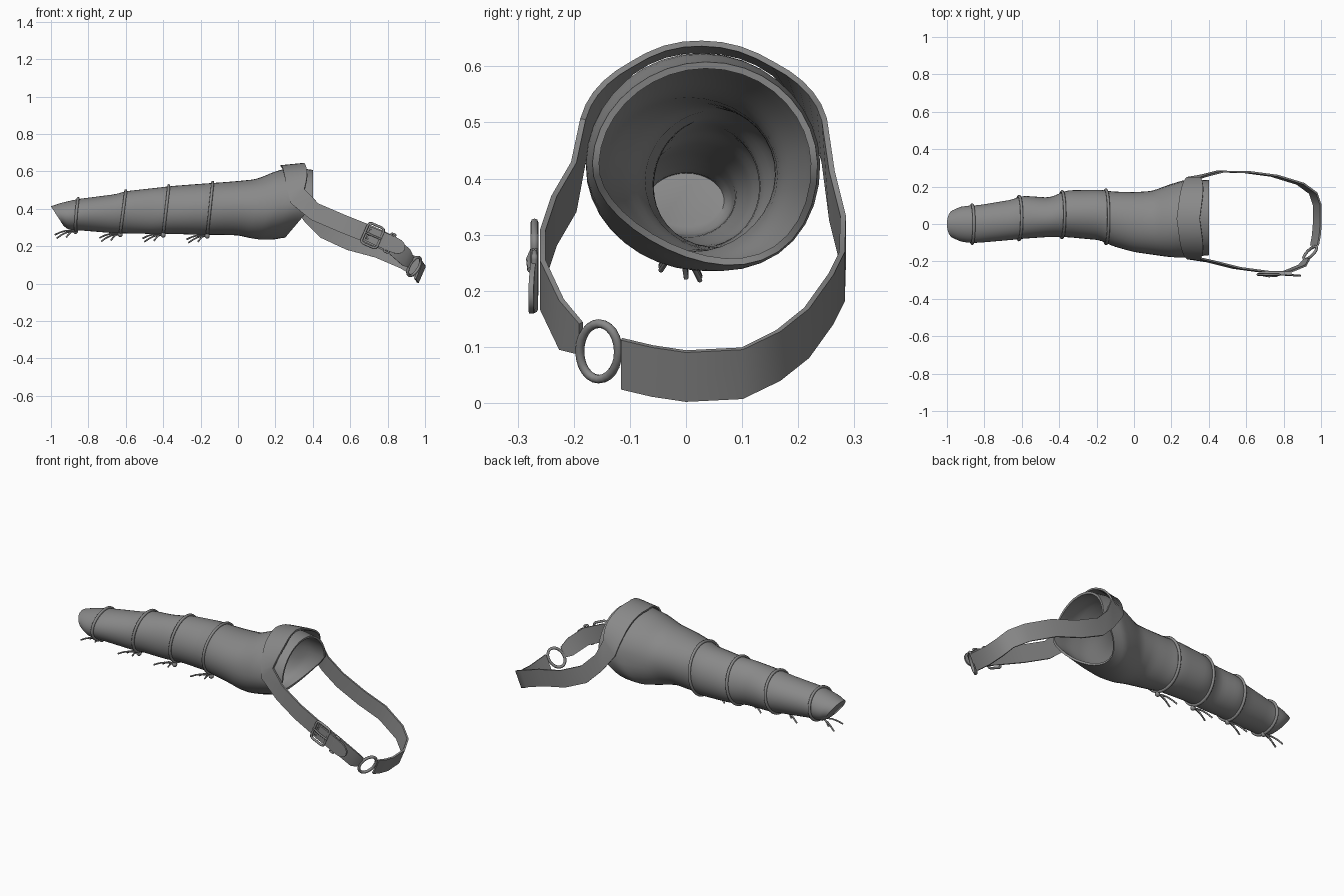
import bpy, bmesh
from math import sin, cos, pi, radians
from mathutils import Vector as V

if "Cube" in bpy.data.objects:
    bpy.data.objects.remove(bpy.data.objects["Cube"])

grey = bpy.data.materials.new("worn_grey")
grey.use_nodes = True
grey.diffuse_color = (.25, .25, .25, 1)
bsdf = next(n for n in grey.node_tree.nodes if n.type == 'BSDF_PRINCIPLED')
bsdf.inputs["Base Color"].default_value = (.25, .25, .25, 1)
bsdf.inputs["Roughness"].default_value = .8


def activate(ob):
    bpy.ops.object.select_all(action='DESELECT')
    ob.select_set(True)
    bpy.context.view_layer.objects.active = ob


def finish(ob, angle=40):
    activate(ob)
    bpy.ops.object.shade_smooth_by_angle(angle=radians(angle))
    return ob


def from_bmesh(name, bm, thickness=0, offset=0):
    bmesh.ops.recalc_face_normals(bm, faces=bm.faces)
    me = bpy.data.meshes.new(name)
    bm.to_mesh(me)
    bm.free()
    me.materials.append(grey)
    ob = bpy.data.objects.new(name, me)
    bpy.context.collection.objects.link(ob)
    if thickness:
        mod = ob.modifiers.new("thickness", 'SOLIDIFY')
        mod.thickness, mod.offset = thickness, offset
        activate(ob)
        bpy.ops.object.modifier_apply(modifier=mod.name)
    return finish(ob)


def tube(name, points, radius, cyclic=False):
    cu = bpy.data.curves.new(name, 'CURVE')
    cu.dimensions = '3D'
    cu.bevel_depth, cu.bevel_resolution = radius, 2
    cu.use_fill_caps = True
    sp = cu.splines.new('POLY')
    sp.points.add(len(points) - 1)
    for p, co in zip(sp.points, points):
        p.co = (*co, 1)
    sp.use_cyclic_u = cyclic
    cu.materials.append(grey)
    ob = bpy.data.objects.new(name, cu)
    bpy.context.collection.objects.link(ob)
    activate(ob)
    bpy.ops.object.convert(target='MESH')
    return finish(bpy.context.object, 60)


def ribbon(name, rows, thickness):
    """Flat strip from (centre, half width vector) rows."""
    bm = bmesh.new()
    pairs = [(bm.verts.new(c - w), bm.verts.new(c + w)) for c, w in rows]
    for (a, b), (c, d) in zip(pairs, pairs[1:]):
        bm.faces.new((a, b, d, c))
    return from_bmesh(name, bm, thickness)


# Sleeve stations: x, y min, y max, z bottom, z top
STATIONS = [
    (-1, -.07, .07, .31, .41), (-.97, -.09, .09, .29, .425),
    (-.89, -.1, .1, .285, .445), (-.84, -.1, .1, .285, .455),
    (-.65, -.085, .13, .27, .48), (-.6, -.08, .15, .27, .495),
    (-.45, -.07, .14, .265, .51), (-.36, -.07, .18, .265, .52),
    (-.18, -.085, .185, .26, .535), (-.12, -.115, .175, .262, .54),
    (0, -.15, .17, .26, .55), (.1, -.165, .175, .245, .56),
    (.2, -.18, .21, .235, .6), (.3, -.18, .24, .235, .625),
    (.4, -.165, .235, .25, .605)]


def station(x):
    x = min(max(x, -1), .4)
    for a, b in zip(STATIONS, STATIONS[1:]):
        if x <= b[0]:
            t = (x - a[0]) / (b[0] - a[0])
            return [p + (q - p) * t for p, q in zip(a, b)][1:]
    return STATIONS[-1][1:]


def sleeve_point(x, a, grow=0.0):
    """Point on the sleeve surface at length x and angle a."""
    y0, y1, z0, z1 = [sum(s) / 3 for s in zip(*(station(x + d) for d in (-.02, 0, .02)))]
    ripple = 1 + .01 * sin(3 * a + 9 * x)
    y = (y1 - y0) / 2 * cos(a) * ripple
    z = (z1 - z0) / 2 * sin(a) * ripple
    y, z = y + grow * cos(a), z + grow * sin(a)
    mouth = min(max(x / .4, 0), 1)
    z += (z0 + z1) / 2 - .2 * y * mouth * max(0, -sin(a))
    x -= .85 * mouth * max(0, .42 - z)
    x += .07 * max(0, (-.85 - x) / .15) * (1 - sin(a)) / 2
    return V((x, (y0 + y1) / 2 + y, z))


# Sleeve: lofted tube, slanted open mouth, closed narrow end
SEG, ROWS = 36, 56
bm = bmesh.new()
rings = [[bm.verts.new(sleeve_point(-1 + 1.4 * i / ROWS, 2 * pi * j / SEG))
          for j in range(SEG)] for i in range(ROWS + 1)]
for r, s in zip(rings, rings[1:]):
    for j in range(SEG):
        k = (j + 1) % SEG
        bm.faces.new((r[j], r[k], s[k], s[j]))
bm.faces.new(rings[0])
from_bmesh("sleeve", bm, .012, -1)

# Binding cords with a knot and loose ends under each
for n, x in enumerate((-.87, -.615, -.385, -.15), 1):
    loop = [sleeve_point(x + .015 * sin(2 * pi * j / SEG), 2 * pi * j / SEG, .004)
            for j in range(SEG)]
    tube(f"binding_cord_{n}", loop, .008, True)
    low = sleeve_point(x - .015, -pi / 2, .006)
    low.y = -.01
    bm = bmesh.new()
    bmesh.ops.create_uvsphere(bm, u_segments=10, v_segments=6, radius=.014)
    bmesh.ops.translate(bm, verts=bm.verts, vec=low)
    from_bmesh(f"knot_{n}", bm)
    for side, reach, drop in ((-1, .11, .018), (1, .1, .036), (.3, .05, .032)):
        path = [low + V((-reach * t, side * .035 * t, -drop * t + .012 * sin(pi * t)))
                for t in (0, .25, .5, .75, 1)]
        tube(f"cord_end_{n}", path, .0045)

# Strap: from the ring round the far side, over the sleeve and back
far_side = [(.965, -.115, .07), (.975, -.06, .057), (.98, 0, .048), (.98, .1, .053),
            (.958, .165, .085), (.89, .215, .125), (.75, .258, .185),
            (.6, .278, .225), (.46, .28, .29), (.38, .26, .37)]
near_side = [(.41, -.2, .385), (.55, -.235, .325), (.7, -.255, .265),
             (.82, -.255, .21), (.9, -.222, .14), (.925, -.187, .115)]
over = [sleeve_point(.29 + .03 * abs(cos(a)), a, .012)
        for a in (pi * (.06 + .88 * i / 18) for i in range(19))]
SLOPE = V((.4, 0, .917))
rows = []
for p in [V(q) for q in far_side] + over + [V(q) for q in near_side]:
    t = min(max((p.z - .4) / .2, 0), 1)
    rows.append((p, SLOPE.lerp(V((1, 0, .1)), t).normalized() * (.048 + .014 * t)))
rows[-1] = (rows[-1][0], SLOPE * .03)
ribbon("strap", rows, .01)

# Frame of reference along the near strap
ALONG, OUT = V((.917, 0, -.4)), V((0, -1, 0))
BUCKLE = V((.72, -.266, .257))


def on_strap(u, v, w=0):
    return BUCKLE + ALONG * u + SLOPE * v + OUT * w


def frame(name, u, hu, hv, r, w=0):
    c = min(hu, hv) * .35
    corner = [(hu, hv - c), (hu - c * .3, hv - c * .3), (hu - c, hv)]
    pts = []
    for sx, sy in ((1, 1), (-1, 1), (-1, -1), (1, -1)):
        arc = corner if sx * sy > 0 else corner[::-1]
        pts += [on_strap(u + sx * a, sy * b, w) for a, b in arc]
    tube(name, pts, r, True)


# Buckle, prong, keeper, holes and the strap tail with its rounded tip
frame("buckle_frame", 0, .045, .058, .007, .004)
frame("strap_keeper", .1, .011, .052, .006, .004)
tube("buckle_prong", [on_strap(-.045, 0, .006), on_strap(0, 0, .014), on_strap(.05, 0, .012)], .005)
tail = [(on_strap(u, 0, .003 + .06 * max(0, u - .06)), SLOPE * h)
        for u, h in ((-.03, .04), (.03, .042), (.09, .042), (.14, .041), (.165, .034), (.18, .022), (.186, .006))]
ribbon("strap_tail", tail, .009)
for i in (-1, 0, 1):
    ring = [on_strap(-.022 + .006 * cos(a), .024 * i + .006 * sin(a), .008)
            for a in (2 * pi * k / 8 for k in range(8))]
    tube("strap_hole_rim", ring, .002, True)

# Ring joining the two strap ends
centre, across = V((.942, -.155, .092)), V((.62, .78, 0))
tube("joining_ring", [centre + across * (.044 * cos(a)) + SLOPE * (.054 * sin(a))
                      for a in (2 * pi * k / 24 for k in range(24))], .008, True)
